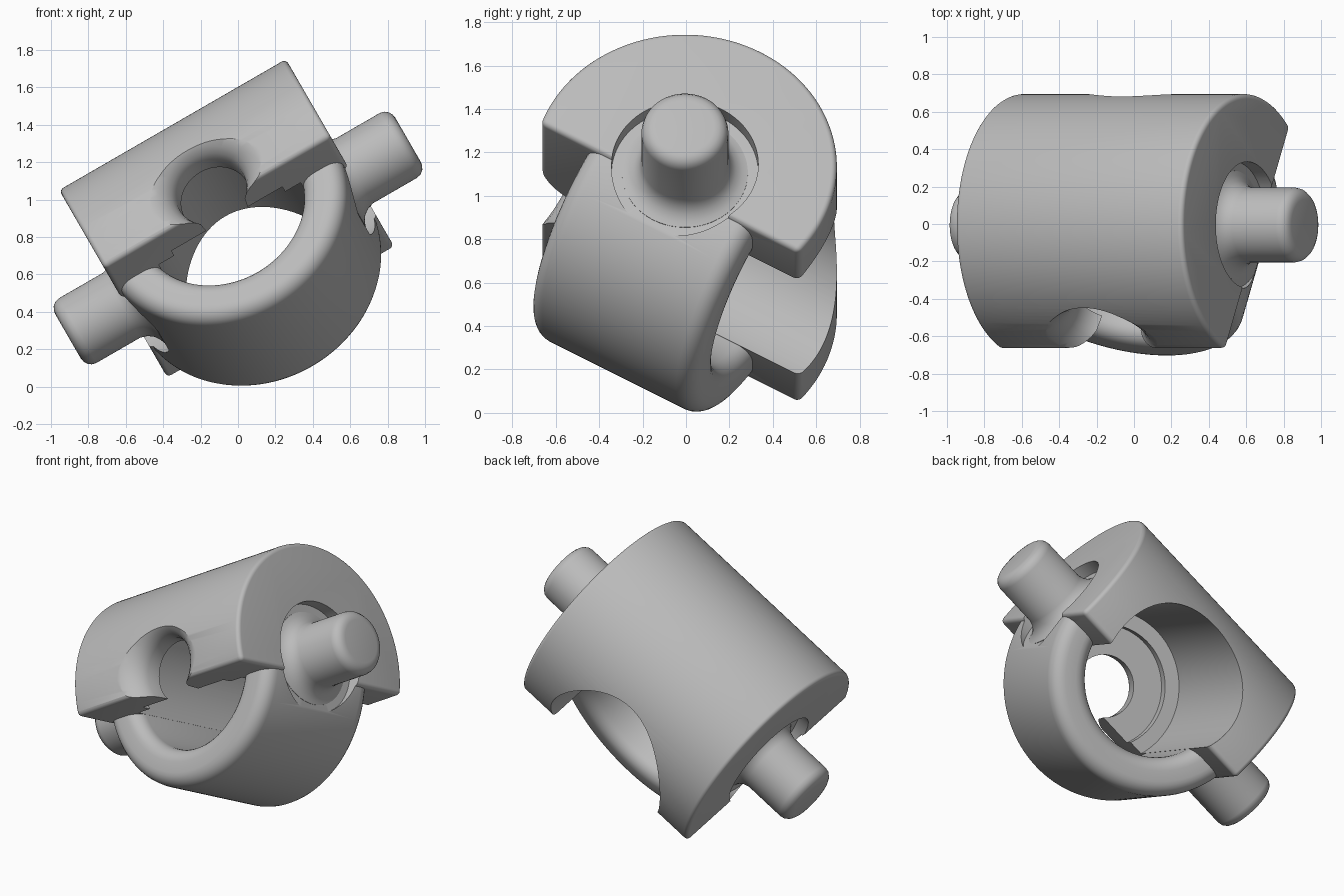
import bpy, bmesh, math
from mathutils import Matrix, Vector

cube = bpy.data.objects.get("Cube")
if cube:
    bpy.data.objects.remove(cube, do_unlink=True)

# Tilted frame: local x = pin axis, local y = bore axis, local z = shell top
FRAME = (Matrix.Translation((0, -0.005, 0.795))
         @ Matrix.Rotation(math.radians(-30), 4, 'Y')
         @ Matrix.Rotation(math.radians(-30), 4, 'X'))

grey = bpy.data.materials.new("matte_grey")
grey.use_nodes = True
COLOUR = (0.5, 0.5, 0.5, 1)
grey.diffuse_color = COLOUR
grey.node_tree.nodes["Principled BSDF"].inputs["Base Color"].default_value = COLOUR


def finish(name, bm):
    bmesh.ops.remove_doubles(bm, verts=bm.verts, dist=1e-5)
    bmesh.ops.recalc_face_normals(bm, faces=bm.faces)
    mesh = bpy.data.meshes.new(name)
    bm.to_mesh(mesh)
    bm.free()
    mesh.materials.append(grey)
    obj = bpy.data.objects.new(name, mesh)
    obj.matrix_world = FRAME
    bpy.context.collection.objects.link(obj)
    return obj


def lathe(name, profile, axis, half=False, steps=96, closed=False):
    """Turn (position, radius) points about local x or y."""
    bm = bmesh.new()
    span = math.pi if half else 2 * math.pi
    rows = []
    for i in range(steps + 1):
        t = span * i / steps
        c, s = math.cos(t), math.sin(t)
        rows.append([bm.verts.new((r * c, p, -r * s) if axis == 'y' else (p, r * c, r * s))
                     for p, r in profile])
    n = len(profile)
    for a, b in zip(rows, rows[1:]):
        for j in range(n if closed else n - 1):
            k = (j + 1) % n
            bm.faces.new((a[j], a[k], b[k], b[j]))
    if half:
        bm.faces.new(rows[0])
        bm.faces.new(rows[-1])
    bmesh.ops.remove_doubles(bm, verts=bm.verts, dist=1e-5)
    bmesh.ops.dissolve_degenerate(bm, edges=bm.edges, dist=1e-6)
    return finish(name, bm)


def apply_all(obj):
    bpy.ops.object.select_all(action='DESELECT')
    obj.select_set(True)
    bpy.context.view_layer.objects.active = obj
    for m in list(obj.modifiers):
        bpy.ops.object.modifier_apply(modifier=m.name)


def cut(obj, cutters):
    for c in cutters:
        m = obj.modifiers.new("cut", 'BOOLEAN')
        m.operation, m.solver, m.object = 'DIFFERENCE', 'EXACT', c
    apply_all(obj)


def smooth(obj):
    apply_all(obj)
    bpy.ops.object.shade_smooth_by_angle(angle=math.radians(32))


# Shell: rounded drum cut flat underneath
R, FLOOR = 0.70, -0.14
start = math.asin(FLOOR / R)
bm = bmesh.new()
arc = []
for i in range(97):
    t = start + (math.pi - 2 * start) * i / 96
    arc.append(bm.verts.new((-0.70, R * math.cos(t), R * math.sin(t))))
face = bm.faces.new(arc)
ext = bmesh.ops.extrude_face_region(bm, geom=[face])
bmesh.ops.translate(bm, vec=(1.40, 0, 0),
                    verts=[g for g in ext["geom"] if isinstance(g, bmesh.types.BMVert)])
shell = finish("shell", bm)
bev = shell.modifiers.new("round", 'BEVEL')
bev.width, bev.segments, bev.limit_method = 0.055, 5, 'ANGLE'
bev.angle_limit = math.radians(40)
apply_all(shell)

# Ring: lower half of a collar with rounded rims
L, FIL, RI, RO = 0.44, 0.085, 0.461, 0.696
section = []
for cp, cr, a0 in ((L - FIL, RO - FIL, 0), (-L + FIL, RO - FIL, 90),
                   (-L + FIL, RI + FIL, 180), (L - FIL, RI + FIL, 270)):
    for k in range(7):
        t = math.radians(a0 + 15 * k)
        section.append((cp + FIL * math.cos(t), cr + FIL * math.sin(t)))
ring = lathe("ring", section, 'y', half=True, closed=True)

# Stepped bore, ending in a flared notch through the front wall
bore = lathe("bore_cutter", [
    (1.0, 0), (1.0, 0.46), (-0.42, 0.46), (-0.42, 0.37), (-0.48, 0.37), (-0.48, 0.19),
    (-0.57, 0.195), (-0.61, 0.21), (-0.645, 0.235), (-0.675, 0.27), (-0.695, 0.31),
    (-0.705, 0.36), (-0.9, 0.40), (-0.9, 0)], 'y')

# Round recesses around the pins
recesses = [lathe("recess_cutter", [(s * 0.62, 0), (s * 0.62, 0.338), (s * 0.95, 0.338),
                                    (s * 0.95, 0)], 'x') for s in (1, -1)]
cut(shell, [bore] + recesses)
cut(ring, recesses)
for c in [bore] + recesses:
    bpy.data.objects.remove(c, do_unlink=True)

# Pins with a flared foot and rounded tip
pin = [(0.53, 0), (0.53, 0.29), (0.622, 0.29), (0.63, 0.265), (0.65, 0.235), (0.68, 0.212),
       (0.72, 0.20), (0.99, 0.20), (1.015, 0.194), (1.035, 0.178), (1.046, 0.158),
       (1.05, 0.135), (1.05, 0)]
pins = [lathe(n, [(s * p, r) for p, r in pin], 'x', steps=64)
        for n, s in (("left_pin", 1), ("right_pin", -1))]

for o in [shell, ring] + pins:
    smooth(o)
